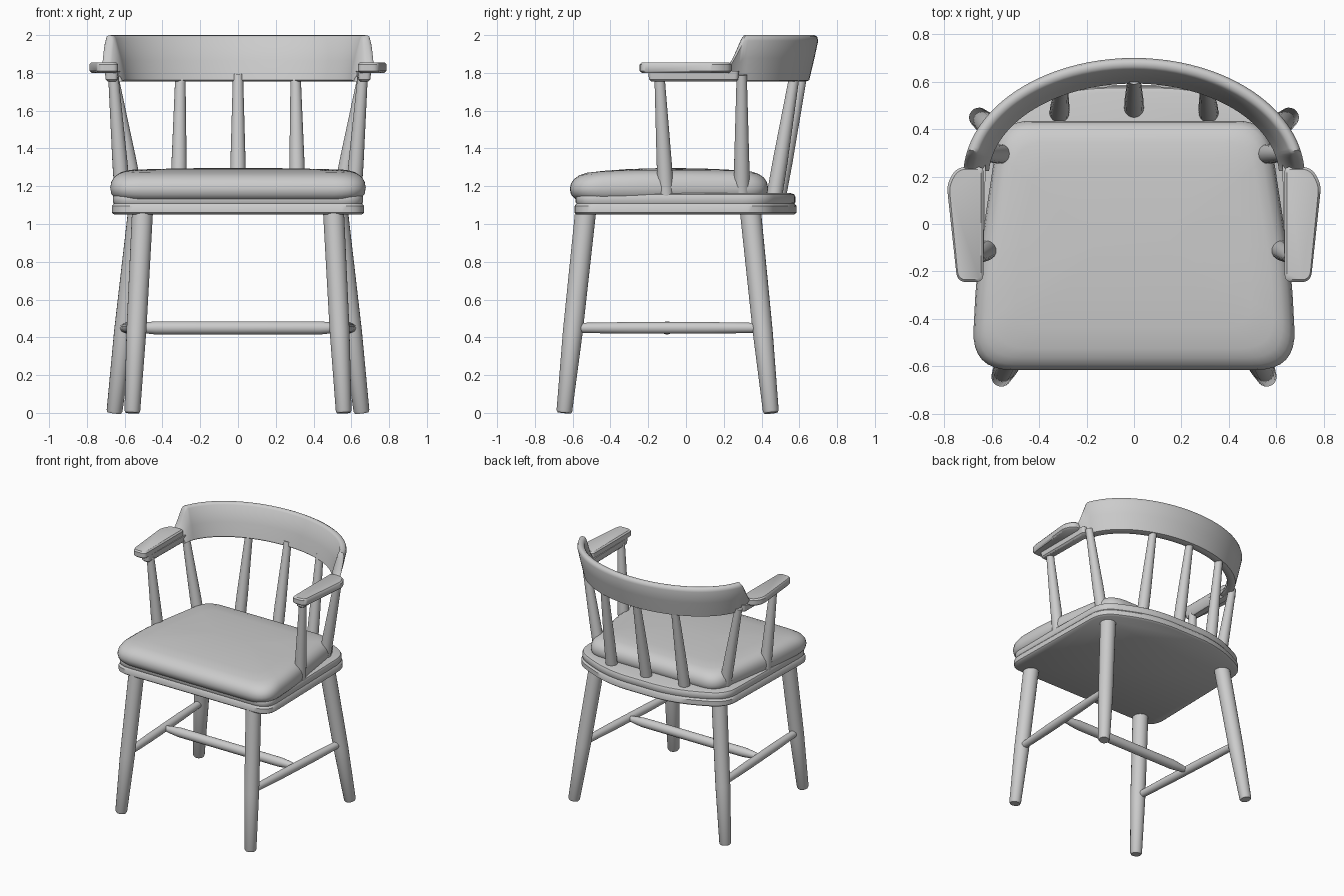
import bpy, bmesh, math
from mathutils import Vector

if "Cube" in bpy.data.objects:
    bpy.data.objects.remove(bpy.data.objects["Cube"], do_unlink=True)

grey = bpy.data.materials.new("pale_grey")
grey.use_nodes = True
colour = (0.6, 0.6, 0.6, 1)
grey.diffuse_color = colour
grey.node_tree.nodes["Principled BSDF"].inputs["Base Color"].default_value = colour


def finish(name, bm, angle=40):
    bmesh.ops.recalc_face_normals(bm, faces=bm.faces)
    mesh = bpy.data.meshes.new(name)
    bm.to_mesh(mesh)
    bm.free()
    mesh.materials.append(grey)
    obj = bpy.data.objects.new(name, mesh)
    bpy.context.collection.objects.link(obj)
    bpy.ops.object.select_all(action='DESELECT')
    obj.select_set(True)
    bpy.context.view_layer.objects.active = obj
    bpy.ops.object.shade_smooth_by_angle(angle=math.radians(angle))
    return obj


def skin(name, rings, angle=40):
    """Join equal rings of points into a capped tube."""
    bm = bmesh.new()
    loops = [[bm.verts.new(p) for p in ring] for ring in rings]
    for a, b in zip(loops, loops[1:]):
        for i in range(len(a)):
            j = (i + 1) % len(a)
            bm.faces.new((a[i], a[j], b[j], b[i]))
    bm.faces.new(loops[0])
    bm.faces.new(loops[-1])
    return finish(name, bm, angle)


def rounded(corners, steps=8):
    """Round each (x, y, cut) corner with a quadratic curve."""
    pts = []
    for i, (x, y, cut) in enumerate(corners):
        c = Vector((x, y))
        prev = Vector(corners[i - 1][:2]) - c
        nxt = Vector(corners[(i + 1) % len(corners)][:2]) - c
        a, b = c + prev.normalized() * cut, c + nxt.normalized() * cut
        for k in range(steps + 1):
            t = k / steps
            pts.append(a * (1 - t) ** 2 + c * 2 * t * (1 - t) + b * t * t)
    return pts


def mirrored(half):
    """Complete a right-hand outline with its mirror image."""
    return half + [(-x, y, c) for x, y, c in reversed(half)]


def loft(name, outline, profile, dome=None, angle=40):
    """Stack inset copies of an outline; profile holds (inset, z)."""
    xs, ys = [p.x for p in outline], [p.y for p in outline]
    mid = Vector(((max(xs) + min(xs)) / 2, (max(ys) + min(ys)) / 2))
    hx, hy = (max(xs) - min(xs)) / 2, (max(ys) - min(ys)) / 2
    rings = []
    for inset, z in profile:
        ring = []
        for p in outline:
            x = mid.x + (p.x - mid.x) * (1 - inset / hx)
            y = mid.y + (p.y - mid.y) * (1 - inset / hy)
            ring.append((x, y, z + (dome(x, y, z) if dome else 0)))
        rings.append(ring)
    return skin(name, rings, angle)


def rod(name, start, end, stations, sides=20):
    """Turned rod; stations hold (position along the rod, radius)."""
    a, b = Vector(start), Vector(end)
    turn = (b - a).to_track_quat('Z', 'Y')
    rings = []
    for t, r in stations:
        rings.append([a.lerp(b, t) + turn @ Vector((r * math.cos(q), r * math.sin(q), 0))
                      for q in (math.tau * i / sides for i in range(sides))])
    return skin(name, rings)


# Wooden seat: lower board and rounded upper layer
seat_outline = rounded(mirrored([(0.67, -0.59, 0.12), (0.65, 0.42, 0.12), (0.3, 0.585, 0.2)]))
loft("seat_board", seat_outline,
     [(0.012, 1.05), (0, 1.06), (0, 1.095), (0.012, 1.11)])
loft("seat_rim", seat_outline,
     [(0.015, 1.1), (0.006, 1.115), (0.006, 1.145), (0.012, 1.157), (0.03, 1.163)])

# Padded cushion with a gently crowned top
cushion_outline = rounded(mirrored([(0.685, -0.615, 0.17), (0.665, -0.22, 0.12), (0.565, 0.435, 0.13)]))
def sag(x, y, z):
    return -0.025 * max(0, (z - 1.14) / 0.15) * min(1, (abs(y + 0.05) / 0.55) ** 3)
loft("cushion", cushion_outline,
     [(0.06, 1.12), (0.025, 1.135), (0.006, 1.16), (0, 1.195), (0.006, 1.23), (0.022, 1.257),
      (0.05, 1.276), (0.09, 1.287), (0.18, 1.29), (0.3, 1.293), (0.42, 1.295), (0.5, 1.296)], sag, 60)

# Curved back rail, flared backward and dropping to the arms
def rail_ring(angle):
    s, c = math.sin(angle), math.cos(angle)
    y_mid = 0.2 + 0.5 * s
    t = max(0, min(1, (y_mid - 0.225) / 0.085))
    top = 1.845 + 0.155 * math.sqrt(1 - (1 - t) ** 2) * t
    low = 1.755
    section = [(-0.065, 0), (-0.048, 0.02), (-0.02, 0.5), (0, 0.88), (-0.006, 0.97),
               (-0.02, 1), (-0.038, 0.99), (-0.05, 0.94), (-0.085, 0.45), (-0.108, 0.03), (-0.1, 0)]
    return [((0.72 + d) * c, 0.2 + (0.5 + d) * s, low + f * (top - low)) for d, f in section]

first = math.asin(0.06)
steps = 72
skin("back_rail", [rail_ring(first + (math.pi - 2 * first) * (0.5 - 0.5 * math.cos(math.pi * i / steps)))
                   for i in range(steps + 1)], 50)

tapered = [(0, 0.042), (0.3, 0.04), (1, 0.027)]
for side, s in (("left", 1), ("right", -1)):
    # Arm pad and the narrower support beneath it
    pad = rounded([(s * x, y, c) for x, y, c in
                   [(0.635, -0.245, 0.035), (0.745, -0.245, 0.04), (0.79, 0.17, 0.04),
                    (0.745, 0.24, 0.035), (0.635, 0.24, 0.02)]])
    loft("arm_pad_" + side, pad, [(0.012, 1.8), (0, 1.81), (0, 1.845), (0.01, 1.855)])
    support = rounded([(s * x, y, 0.025) for x, y in
                       [(0.635, -0.2), (0.705, -0.2), (0.705, 0.28), (0.625, 0.28)]])
    loft("arm_support_" + side, support, [(0.015, 1.755), (0.004, 1.765), (0, 1.81)])

    # Spindles under the arm and rail
    rod("arm_post_" + side, (s * 0.61, -0.105, 1.13), (s * 0.66, -0.14, 1.78), tapered)
    rod("side_spindle_" + side, (s * 0.54, 0.295, 1.13), (s * 0.662, 0.295, 1.79), tapered)
    rod("back_spindle_" + side, (s * 0.315, 0.465, 1.13), (s * 0.305, 0.575, 1.79), tapered)

    # Splayed legs
    leg = [(0, 0.036), (0.01, 0.042), (0.4, 0.053), (1, 0.056)]
    rod("front_leg_" + side, (s * 0.56, -0.645, 0), (s * 0.505, -0.53, 1.08), leg)
    rod("rear_leg_" + side, (s * 0.655, 0.45, 0), (s * 0.525, 0.34, 1.08), leg)

    # Side stretcher
    rod("side_stretcher_" + side, (s * 0.54, -0.6, 0.45), (s * 0.6, 0.41, 0.45),
        [(0, 0.026), (0.3, 0.031), (0.7, 0.031), (1, 0.026)])

rod("middle_spindle", (0, 0.485, 1.13), (0, 0.615, 1.79), tapered)

# Cross stretcher with tapered ends
rod("cross_stretcher", (-0.57, -0.1, 0.45), (0.57, -0.1, 0.45),
    [(0, 0.018), (0.06, 0.028), (0.12, 0.035), (0.88, 0.035), (0.94, 0.028), (1, 0.018)])
